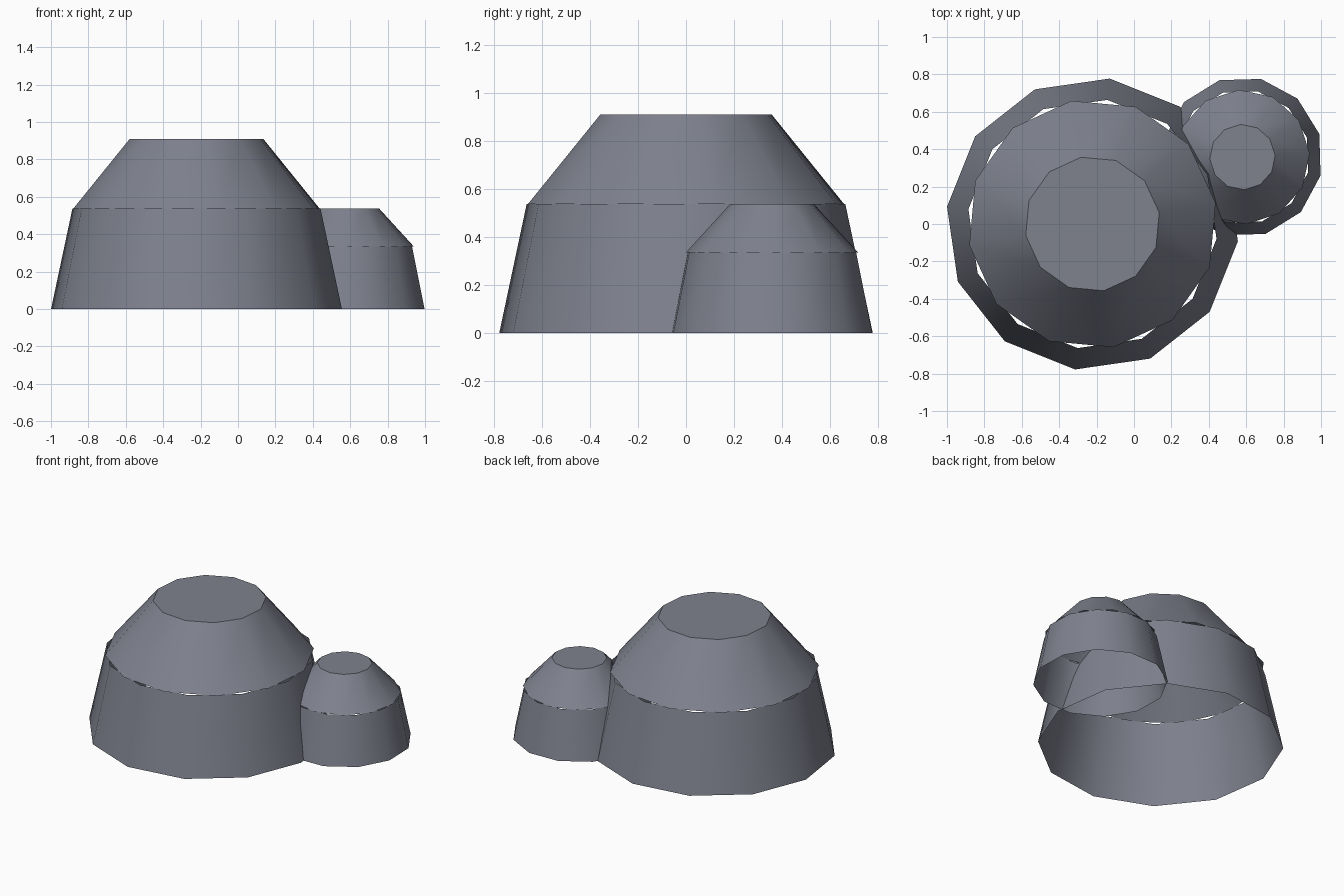
import bpy, bmesh, math

cube = bpy.data.objects.get("Cube")
if cube:
    bpy.data.objects.remove(cube, do_unlink=True)

# Single stone colour
STONE = (0.21, 0.22, 0.27, 1)
stone = bpy.data.materials.new("grey stone")
stone.use_nodes = True
stone.diffuse_color = STONE
stone.node_tree.nodes["Principled BSDF"].inputs["Base Color"].default_value = STONE

SIDES = 12


def frustum(name, center, r_low, r_high, z_low, z_high, phase, closed_top):
    """Tapered twelve-sided wall, open below, with an optional flat top."""
    bm = bmesh.new()
    rings = []
    for r, z in ((r_low, z_low), (r_high, z_high)):
        ring = []
        for i in range(SIDES):
            a = math.radians(phase) + math.tau * i / SIDES
            ring.append(bm.verts.new((r * math.cos(a), r * math.sin(a), z)))
        rings.append(ring)
    low, high = rings
    for i in range(SIDES):
        j = (i + 1) % SIDES
        bm.faces.new((low[i], low[j], high[j], high[i]))
    if closed_top:
        bm.faces.new(high)
    mesh = bpy.data.meshes.new(name)
    bm.to_mesh(mesh)
    bm.free()
    mesh.materials.append(stone)
    obj = bpy.data.objects.new(name, mesh)
    obj.location = (*center, 0)
    bpy.context.collection.objects.link(obj)
    bpy.ops.object.select_all(action='DESELECT')
    obj.select_set(True)
    bpy.context.view_layer.objects.active = obj
    bpy.ops.object.shade_smooth_by_angle(angle=math.radians(40))


def boulder(name, center, radii, z_mid, z_top, phase):
    """Steep skirt with a twisted, flatter cap on top."""
    r_base, r_mid, r_top = radii
    frustum(name + "_skirt", center, r_base, r_mid, 0, z_mid, phase, False)
    frustum(name + "_cap", center, r_mid, r_top, z_mid, z_top, phase - 13.5, True)


boulder("large_boulder", (-0.222, 0), (0.783, 0.668, 0.362), 0.537, 0.91, 23.2)
boulder("small_boulder", (0.58, 0.358), (0.429, 0.36, 0.175), 0.335, 0.537, 16.7)
